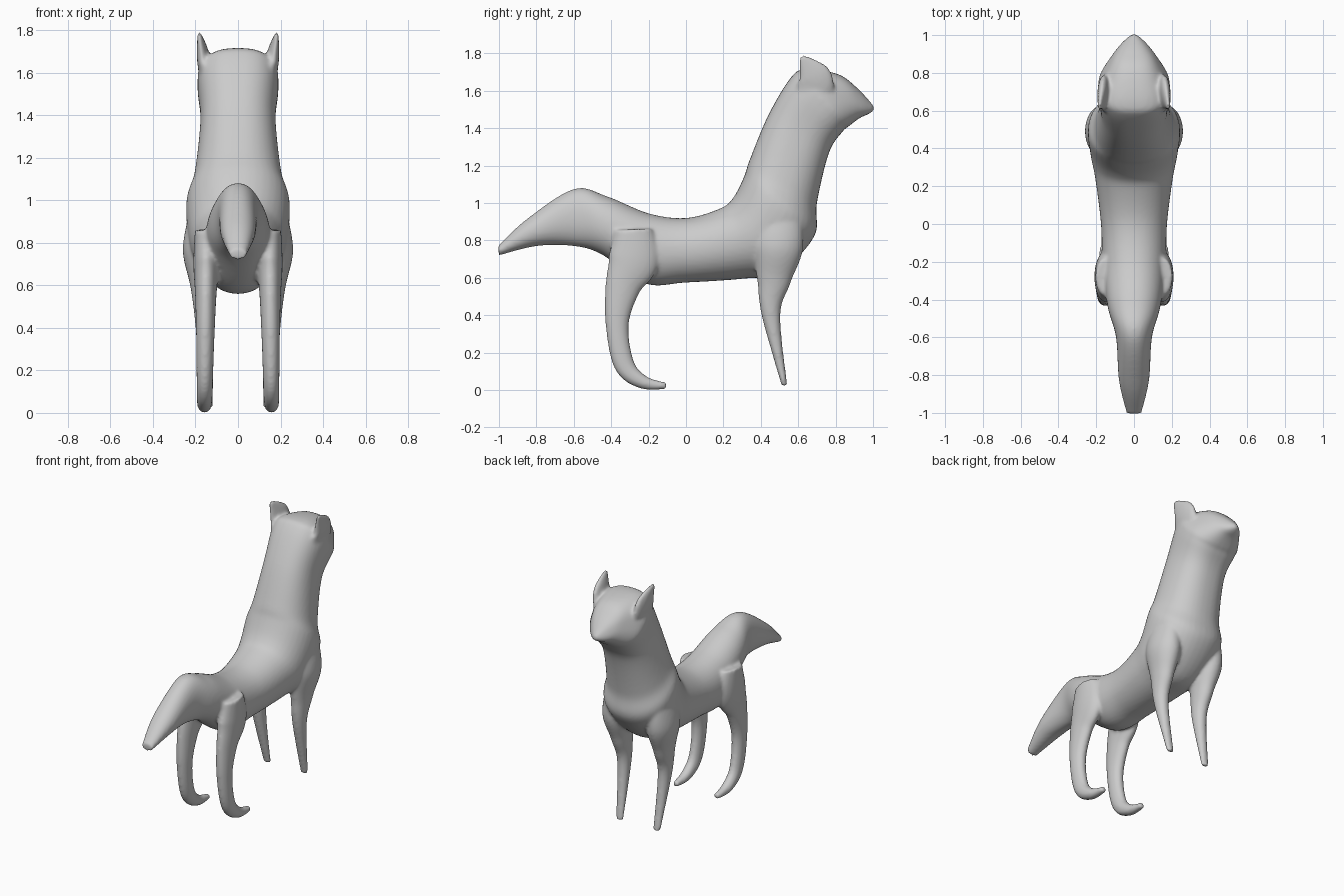
import bpy, bmesh, math
from mathutils import Vector

if "Cube" in bpy.data.objects:
    bpy.data.objects.remove(bpy.data.objects["Cube"])

SEG = 40   # points round each section
SUB = 8    # interpolated sections between two given ones


def spline(rows):
    """Catmull-Rom interpolation between the given sections."""
    rows = [Vector(r) for r in rows]
    out = []
    for i in range(len(rows) - 1):
        p0, p1 = rows[max(i - 1, 0)], rows[i]
        p2, p3 = rows[i + 1], rows[min(i + 2, len(rows) - 1)]
        for k in range(SUB):
            t = k / SUB
            out.append(p1 + 0.5 * ((p2 - p0) * t + (2 * p0 - 5 * p1 + 4 * p2 - p3) * t * t
                                   + (3 * p1 - p0 - 3 * p2 + p3) * t ** 3))
    return out + [rows[-1]]


def skin(bm, sections):
    """Closed surface through sections (centre, half-height vector, half width, roundness)."""
    rings = []
    for centre, half, w, n in sections:
        ring = []
        for s in range(SEG):
            a = 2 * math.pi * s / SEG
            u, v = (math.copysign(abs(f) ** (2 / n), f) for f in (math.cos(a), math.sin(a)))
            ring.append(bm.verts.new(centre + half * v + Vector((w * u, 0, 0))))
        rings.append(ring)
    for r, q in zip(rings, rings[1:]):
        for s in range(SEG):
            t = (s + 1) % SEG
            bm.faces.new((r[s], r[t], q[t], q[s]))
    bm.faces.new(rings[0])
    bm.faces.new(rings[-1])


def sweep(bm, rows):
    """Rows: upper y,z, lower y,z, half width. Sections get squarer towards the head."""
    sections = []
    for ay, az, by, bz, w in spline(rows):
        top, low = Vector((0, ay, az)), Vector((0, by, bz))
        sections.append(((top + low) / 2, (top - low) / 2, w, 2.1 + 0.7 * max(0, az - 1.0)))
    skin(bm, sections)


def limb(bm, rows, x0, lean):
    """Rows: y,z of the centre line, half depth, half width. Built on both sides."""
    pts = spline(rows)
    for side in (1, -1):
        sections = []
        for i, (y, z, d, w) in enumerate(pts):
            a, b = pts[max(i - 1, 0)], pts[min(i + 1, len(pts) - 1)]
            across = Vector((0, a[1] - b[1], b[0] - a[0])).normalized()
            sections.append((Vector((side * (x0 + lean * z), y, z)), across * d, w, 2))
        skin(bm, sections)


bm = bmesh.new()

# tail, trunk, neck and head in one sweep
sweep(bm, [
    (-1.005, .77, -1.0, .72, .04), (-.85, .915, -.80, .77, .08),
    (-.60, 1.075, -.60, .77, .095), (-.42, 1.035, -.45, .725, .14),
    (-.20, .945, -.22, .57, .168), (0, .92, 0, .575, .175),
    (.18, .97, .30, .595, .205), (.25, 1.025, .50, .63, .23),
    (.31, 1.14, .685, .82, .243), (.34, 1.23, .70, 1.0, .205),
    (.44, 1.47, .765, 1.27, .177), (.56, 1.67, .84, 1.385, .19),
    (.64, 1.715, .87, 1.41, .182), (.81, 1.69, .93, 1.455, .12),
    (.91, 1.62, .975, 1.475, .07), (1.0, 1.525, 1.007, 1.495, .015)])

# hind legs
limb(bm, [(-.28, .86, .10, .055), (-.28, .70, .135, .06), (-.338, .55, .095, .05),
          (-.368, .35, .062, .043), (-.33, .135, .055, .038), (-.23, .043, .037, .035),
          (-.105, .022, .018, .02)], .158, -.012)

# front legs with shoulders
limb(bm, [(.50, .92, .12, .06), (.49, .76, .135, .09), (.47, .59, .092, .06),
          (.455, .40, .05, .043), (.527, .022, .015, .026)], .142, .036)

# ears flush with the sides and the back of the head
limb(bm, [(.69, 1.60, .10, .035), (.685, 1.68, .09, .03), (.617, 1.785, .015, .008)],
     -.13, .175)

bmesh.ops.recalc_face_normals(bm, faces=bm.faces)
mesh = bpy.data.meshes.new("animal_body")
bm.to_mesh(mesh)
bm.free()
body = bpy.data.objects.new("animal_body", mesh)
bpy.context.collection.objects.link(body)

# fuse everything into one soft skin
fuse = body.modifiers.new("fuse", 'REMESH')
fuse.mode = 'VOXEL'
fuse.voxel_size = 0.01
fuse.use_smooth_shade = True
soft = body.modifiers.new("soften", 'SMOOTH')
soft.factor = 0.5
soft.iterations = 8
